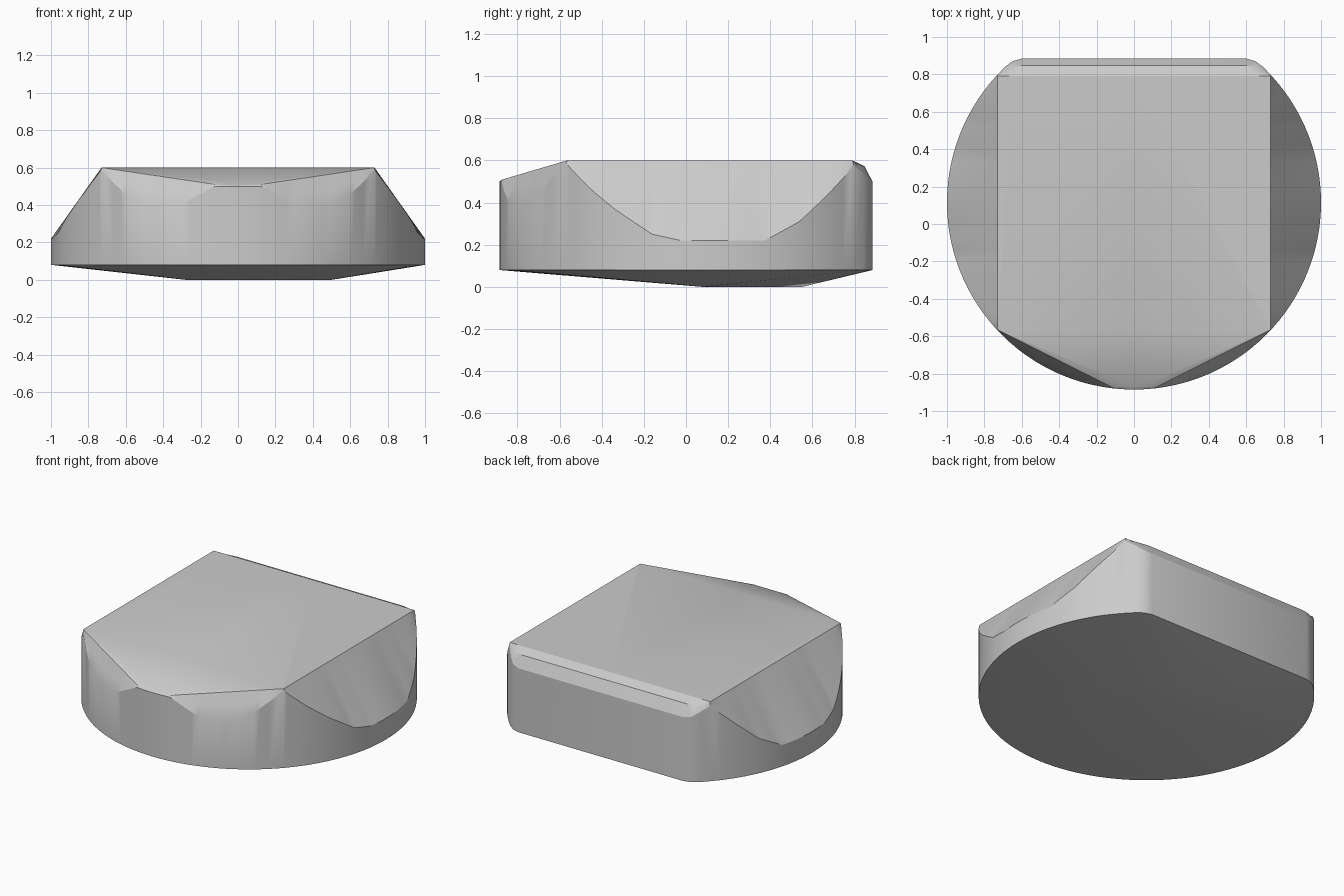
import bpy, bmesh, math
from mathutils import Vector

cube = bpy.data.objects.get("Cube")
if cube:
    bpy.data.objects.remove(cube, do_unlink=True)

grey = bpy.data.materials.new("plain grey")
grey.use_nodes = True
colour = (0.6, 0.6, 0.6, 1)
grey.diffuse_color = colour
grey.node_tree.nodes["Principled BSDF"].inputs["Base Color"].default_value = colour

CENTRE_Y, RIM, TOP = 0.115, 0.08, 0.6
FRONT, BACK, SIDE = -0.565, 0.79, 0.73
# wall height by angle in degrees, measured from the front round to the back corner
HEIGHTS = [(0, .5), (7, .5), (17, .41), (27, .39), (37, .46), (47, .585), (55, .47),
           (63, .37), (74, .25), (82, .22), (105, .22), (115, .31), (124, .44), (133, .575)]


def wall_height(a):
    for (a0, h0), (a1, h1) in zip(HEIGHTS, HEIGHTS[1:]):
        if a <= a1:
            return h0 + (h1 - h0) * (a - a0) / (a1 - a0)
    return HEIGHTS[-1][1]


def finish(bm, name):
    bmesh.ops.remove_doubles(bm, verts=bm.verts, dist=0.0005)
    bmesh.ops.recalc_face_normals(bm, faces=bm.faces)
    mesh = bpy.data.meshes.new(name)
    bm.to_mesh(mesh)
    bm.free()
    mesh.materials.append(grey)
    obj = bpy.data.objects.new(name, mesh)
    bpy.context.collection.objects.link(obj)
    return obj


# half outline: wall top, shoulder and upper edge, front to back
outer, middle, inner = [], [], []
tip_x = math.sin(math.radians(7))
angles = sorted(set(range(0, 133, 3)) | {a for a, h in HEIGHTS})
for a in angles:
    t = math.radians(a)
    x, y = math.sin(t), CENTRE_Y - math.cos(t)
    o = Vector((x, y, wall_height(a)))
    if a <= 7:
        i = Vector((x, -0.87, 0.51))
    elif a <= 47:
        f = (x - tip_x) / (SIDE - tip_x)
        i = Vector((tip_x, -0.87, 0.51)).lerp(Vector((SIDE, FRONT, TOP)), min(f, 1))
        if a == 47:
            i = Vector((SIDE, FRONT, TOP))
    else:
        i = Vector((SIDE, min(max(y, FRONT), BACK), TOP))
    outer.append(o)
    inner.append(i)
    middle.append(o.lerp(i, 0.5))
inner[-1] = Vector((SIDE, BACK, TOP))
for x, y, z in [(.69, .84, .54), (.65, .87, .51), (.6, .885, .5), (0, .885, .5)]:
    outer.append(Vector((x, y, z)))
    inner.append(Vector((min(x + .04, SIDE) if x else 0, BACK, TOP)))
    middle.append(Vector((x, y * .6 + BACK * .4, .573)))

# body: wall, sloped facets, front slope and flat top
bm = bmesh.new()
rings = [[bm.verts.new(p) for p in ring] for ring in
         ([Vector((p.x, p.y, RIM)) for p in outer], outer, middle, inner)]
for low, high in zip(rings, rings[1:]):
    for k in range(len(low) - 1):
        bm.faces.new((low[k], low[k + 1], high[k + 1], high[k]))
corner = angles.index(47)
mid_front = bm.verts.new((0, FRONT, TOP))
bm.faces.new([mid_front] + rings[3][:corner + 1])
bm.faces.new([mid_front] + rings[3][corner:])
half = list(bm.faces) + list(bm.edges) + list(bm.verts)
bmesh.ops.mirror(bm, geom=half, axis='X', merge_dist=0.0005)
body = finish(bm, "body")

# underside: shallow hull down to a small three-cornered foot
bm = bmesh.new()
for p in outer:
    for s in (1, -1):
        bm.verts.new((p.x * s, p.y, RIM))
for p in [(.5, .08), (-.18, .55), (-.28, .15)]:
    bm.verts.new((*p, 0))
bmesh.ops.remove_doubles(bm, verts=bm.verts, dist=0.0005)
bmesh.ops.convex_hull(bm, input=bm.verts)
bm.normal_update()
lid = [f for f in bm.faces if all(v.co.z > RIM - .001 for v in f.verts)]
bmesh.ops.delete(bm, geom=lid, context='FACES')
under = finish(bm, "underside")
if sum(p.normal.z for p in under.data.polygons) > 0:
    under.data.flip_normals()

for obj in (body, under):
    bpy.ops.object.select_all(action='DESELECT')
    obj.select_set(True)
    bpy.context.view_layer.objects.active = obj
    bpy.ops.object.shade_smooth_by_angle(angle=math.radians(25))
